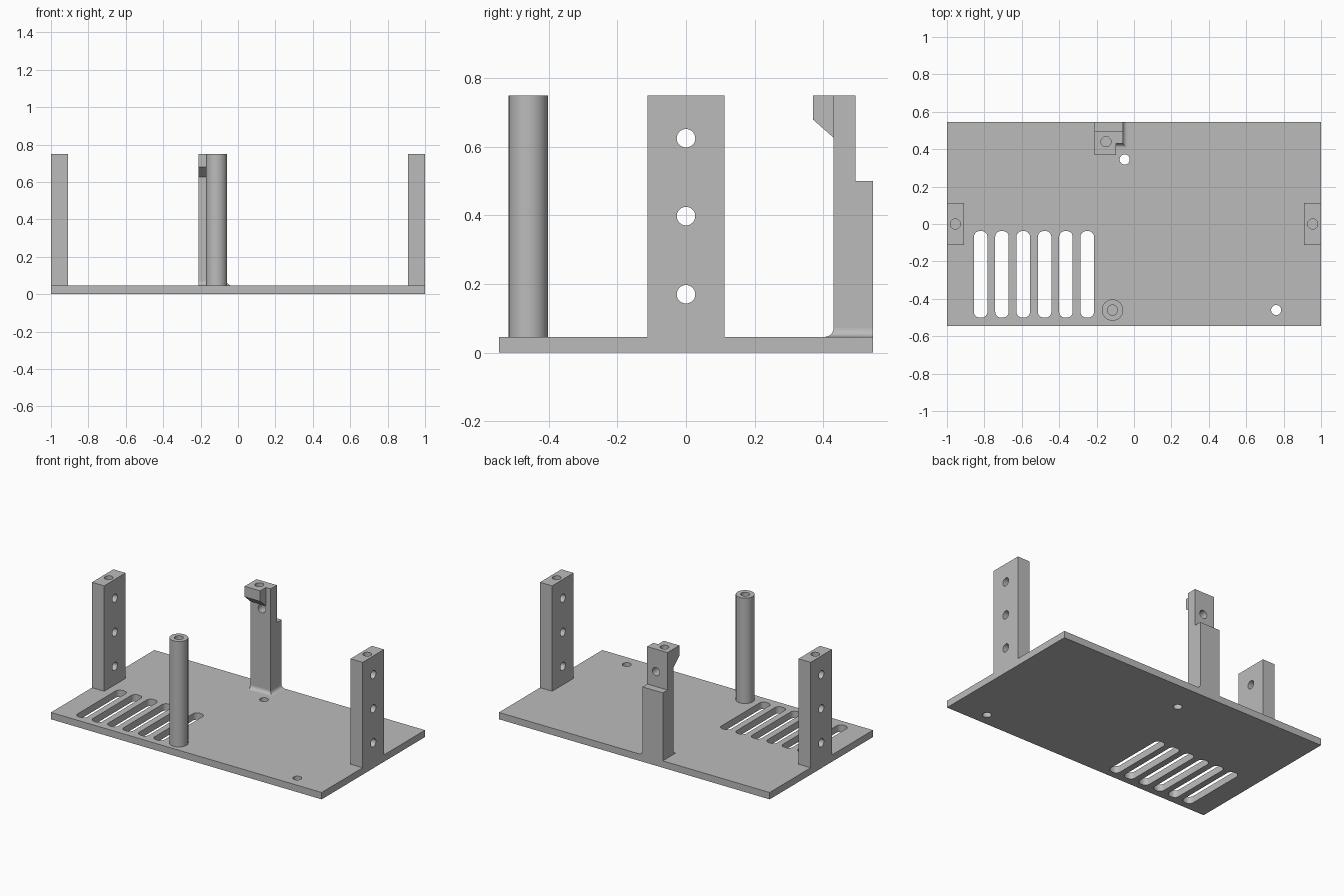
import bpy, bmesh
from math import sin, cos, pi

if "Cube" in bpy.data.objects:
    bpy.data.objects.remove(bpy.data.objects["Cube"])

grey = bpy.data.materials.new("plain grey")
grey.use_nodes = True
colour = (0.5, 0.5, 0.5, 1)
grey.diffuse_color = colour
grey.node_tree.nodes["Principled BSDF"].inputs["Base Color"].default_value = colour

PLATE_TOP, TOP, BACK, HOLE = 0.046, 0.75, 0.545, 0.027
# Map outline (u, v) and depth w to x, y, z for each extrusion axis
AXES = {"x": lambda u, v, w: (w, u, v),
        "y": lambda u, v, w: (u, w, v),
        "z": lambda u, v, w: (u, v, w)}


def loft(name, rings):
    """Closed solid through rings of equal point count."""
    bm = bmesh.new()
    loops = [[bm.verts.new(p) for p in ring] for ring in rings]
    n = len(loops[0])
    for a, b in zip(loops, loops[1:]):
        for i in range(n):
            j = (i + 1) % n
            bm.faces.new((a[i], a[j], b[j], b[i]))
    bm.faces.new(loops[0])
    bm.faces.new(loops[-1])
    bmesh.ops.recalc_face_normals(bm, faces=bm.faces)
    mesh = bpy.data.meshes.new(name)
    bm.to_mesh(mesh)
    bm.free()
    obj = bpy.data.objects.new(name, mesh)
    bpy.context.collection.objects.link(obj)
    mesh.materials.append(grey)
    return obj


def prism(name, outline, axis, lo, hi):
    return loft(name, [[AXES[axis](u, v, w) for u, v in outline] for w in (lo, hi)])


def rect(u0, u1, v0, v1):
    return [(u0, v0), (u1, v0), (u1, v1), (u0, v1)]


def circle(u, v, r, n=40):
    return [(u + r * cos(2 * pi * i / n), v + r * sin(2 * pi * i / n)) for i in range(n)]


def rounded_rect(u0, u1, v0, v1, r, n=6):
    corners = [(u1 - r, v1 - r), (u0 + r, v1 - r), (u0 + r, v0 + r), (u1 - r, v0 + r)]
    return [(cu + r * cos(pi / 2 * (k + i / n)), cv + r * sin(pi / 2 * (k + i / n)))
            for k, (cu, cv) in enumerate(corners) for i in range(n + 1)]


def select(obj):
    bpy.ops.object.select_all(action="DESELECT")
    obj.select_set(True)
    bpy.context.view_layer.objects.active = obj


def combine(obj, other, operation="DIFFERENCE"):
    other.hide_render = True
    mod = obj.modifiers.new("combine", "BOOLEAN")
    mod.object, mod.operation, mod.solver = other, operation, "EXACT"
    select(obj)
    bpy.ops.object.modifier_apply(modifier=mod.name)
    bpy.data.objects.remove(other)


def drill(obj, u, v, axis, lo, hi):
    combine(obj, prism("drill", circle(u, v, HOLE), axis, lo, hi))


def finish(obj):
    select(obj)
    bpy.ops.object.shade_smooth_by_angle(angle=pi / 6)


# Base plate with screw holes and vent slots
plate = prism("base_plate", rect(-1, 1, -BACK, BACK), "z", 0, PLATE_TOP)
for x, y in [(-0.05, 0.345), (0.76, -0.46)]:
    drill(plate, x, y, "z", -0.1, 0.1)
for i in range(6):
    x = -0.82 + 0.114 * i
    slot = rounded_rect(x - 0.036, x + 0.036, -0.5, -0.038, 0.03)
    combine(plate, prism("slot", slot, "z", -0.1, 0.1))
finish(plate)

# Flat posts at both ends, cross-drilled three times
for side, name in [(1, "left_post"), (-1, "right_post")]:
    lo, hi = sorted((side * 0.91, side))
    post = prism(name, rect(lo, hi, -0.113, 0.113), "z", PLATE_TOP, TOP)
    for z in (0.17, 0.398, 0.625):
        drill(post, 0, z, "x", lo - 0.1, hi + 0.1)
    drill(post, side * 0.955, 0, "z", TOP - 0.09, 1)
    finish(post)

# Round standoff near the front
standoff = prism("round_standoff", circle(-0.115, -0.46, 0.057, 64), "z", PLATE_TOP, TOP)
drill(standoff, -0.115, -0.46, "z", TOP - 0.09, 1)
finish(standoff)

# Rear bracket: stepped body with a chamfered lug at the top
X0, X1, FRONT, STEP = -0.21, -0.06, 0.43, 0.495
body = [(FRONT, PLATE_TOP), (BACK, PLATE_TOP), (BACK, 0.5), (STEP, 0.5), (STEP, TOP), (FRONT, TOP)]
bracket = prism("rear_bracket", body, "x", X0, X1)
lug = [(0.37, TOP), (0.37, 0.68), (FRONT, 0.627), (0.46, 0.627), (0.46, TOP)]
combine(bracket, prism("lug", lug, "x", X0, -0.095), "UNION")
drill(bracket, -0.15, 0.44, "z", TOP - 0.09, 1)
drill(bracket, -0.125, 0.6, "y", 0.3, 0.6)
finish(bracket)

# Curved fillet around the bracket foot
R = 0.025
rings = []
for i in range(9):
    a = pi / 2 * i / 8
    d, z = R * (1 - sin(a)), PLATE_TOP + R * (1 - cos(a))
    rings.append([(x, y, z) for x, y in rect(X0, X1 + d, FRONT - d, BACK)])
finish(loft("bracket_foot_fillet", rings))
